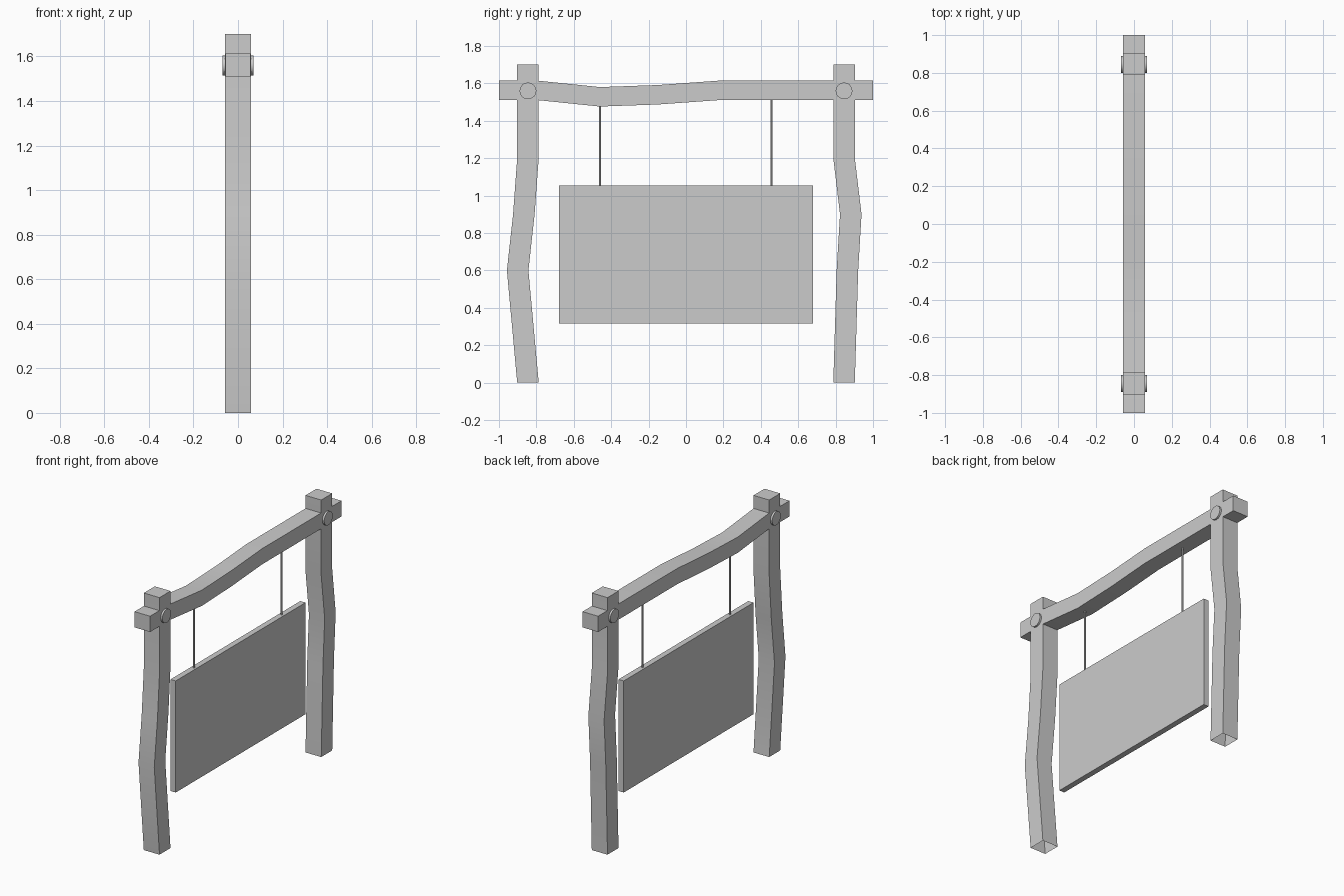
import bpy, bmesh, math

if "Cube" in bpy.data.objects:
    bpy.data.objects.remove(bpy.data.objects["Cube"])


def finish(bm, name):
    bmesh.ops.recalc_face_normals(bm, faces=bm.faces)
    me = bpy.data.meshes.new(name)
    bm.to_mesh(me)
    bm.free()
    ob = bpy.data.objects.new(name, me)
    bpy.context.collection.objects.link(ob)
    bpy.ops.object.select_all(action='DESELECT')
    ob.select_set(True)
    bpy.context.view_layer.objects.active = ob
    bpy.ops.object.shade_smooth_by_angle(angle=math.radians(30))
    return ob


def timber(name, path, width, depth, upright, open_start=False):
    """Square timber following (y, z) points with a constant section."""
    bm = bmesh.new()
    rings = []
    for y, z in path:
        ring = []
        for sx, st in ((-1, -1), (1, -1), (1, 1), (-1, 1)):
            dy, dz = (st * depth / 2, 0) if upright else (0, st * depth / 2)
            ring.append(bm.verts.new((sx * width / 2, y + dy, z + dz)))
        rings.append(ring)
    for a, b in zip(rings, rings[1:]):
        for i in range(4):
            j = (i + 1) % 4
            bm.faces.new((a[i], a[j], b[j], b[i]))
    bm.faces.new(rings[-1])
    if not open_start:
        bm.faces.new(rings[0])
    return finish(bm, name)


def cylinder(name, radius, length, sides, loc, along_x=False):
    bpy.ops.mesh.primitive_cylinder_add(
        vertices=sides, radius=radius, depth=length, location=loc,
        rotation=(0, math.pi / 2 if along_x else 0, 0))
    ob = bpy.context.object
    ob.name = name
    bpy.ops.object.shade_smooth_by_angle(angle=math.radians(30))
    return ob


# Crooked posts, open underneath
timber("left_post", [(-0.845, 0), (-0.90, 0.6), (-0.867, 0.9), (-0.845, 1.2),
                     (-0.845, 1.7)], 0.115, 0.115, True, True)
timber("right_post", [(0.845, 0), (0.863, 0.6), (0.881, 0.9), (0.845, 1.2),
                      (0.845, 1.7)], 0.115, 0.115, True, True)

# Sagging crossbeam
timber("crossbeam", [(-1, 1.562), (-0.79, 1.562), (-0.46, 1.528), (-0.15, 1.539),
                     (0.17, 1.562), (1, 1.562)], 0.114, 0.104, False)

# Pegs through the joints
for side, y in (("left", -0.845), ("right", 0.845)):
    cylinder(side + "_peg", 0.045, 0.14, 16, (0, y, 1.56), True)

# Hanging rods
for side, y, top in (("left", -0.46, 1.49), ("right", 0.457, 1.52)):
    cylinder(side + "_rod", 0.006, top - 1.04, 8, (0, y, (top + 1.04) / 2))

# Sign board
bpy.ops.mesh.primitive_cube_add(size=1, location=(0, 0, 0.684))
board = bpy.context.object
board.name = "sign_board"
board.scale = (0.038, 1.356, 0.738)
bpy.ops.object.transform_apply(location=False, rotation=False, scale=True)
